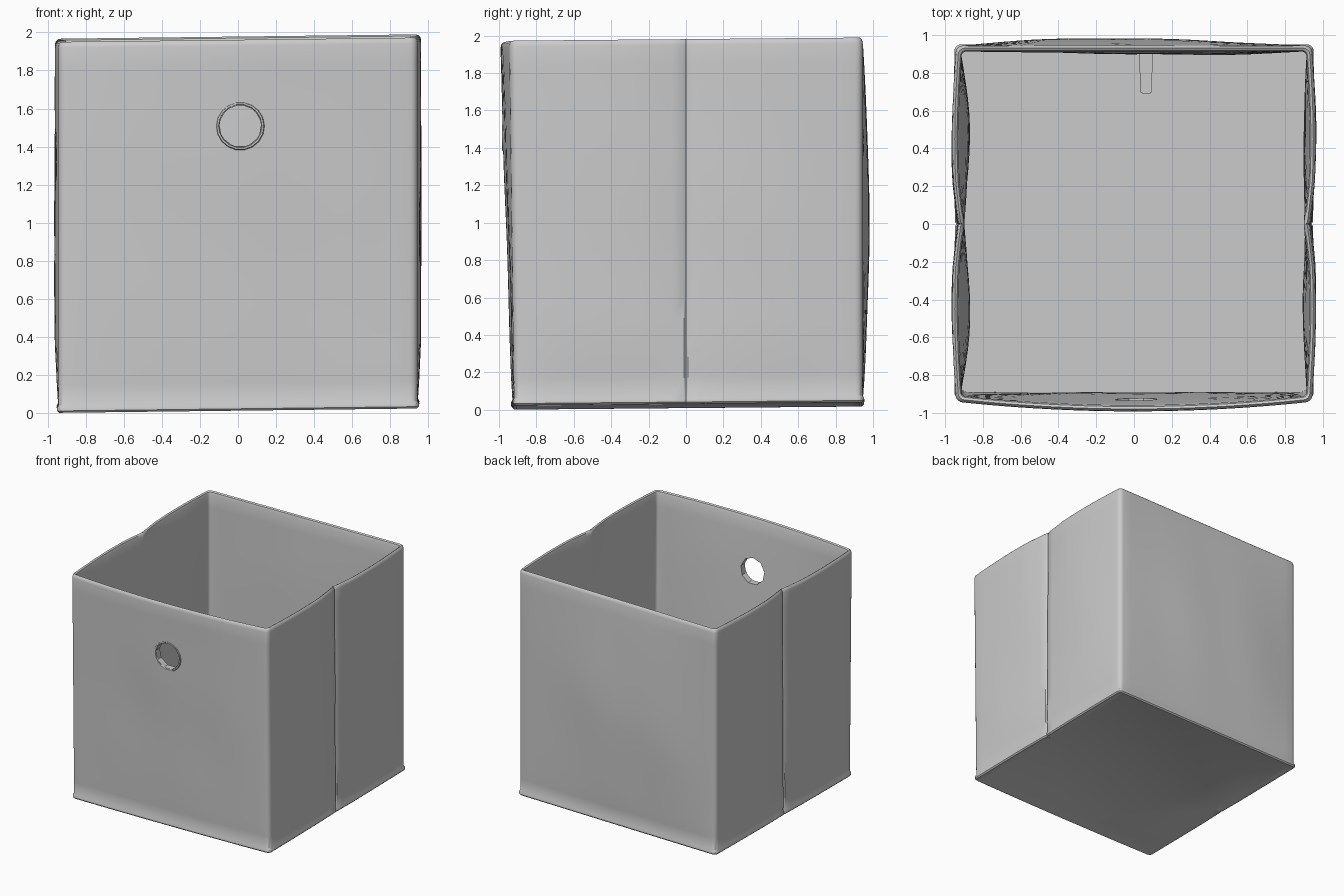
import bpy, bmesh, math
from math import sin, cos, pi

if "Cube" in bpy.data.objects:
    bpy.data.objects.remove(bpy.data.objects["Cube"], do_unlink=True)

fabric = bpy.data.materials.new("grey fabric")
fabric.use_nodes = True
GREY = (0.6, 0.6, 0.6, 1)
fabric.diffuse_color = GREY
fabric.node_tree.nodes["Principled BSDF"].inputs["Base Color"].default_value = GREY

FRONT, RIGHT, BACK, LEFT = range(4)
TOP = 1.968
HALF = 0.945


def finish(name, bm):
    bmesh.ops.recalc_face_normals(bm, faces=bm.faces[:])
    me = bpy.data.meshes.new(name)
    bm.to_mesh(me)
    bm.free()
    me.materials.append(fabric)
    ob = bpy.data.objects.new(name, me)
    bpy.context.collection.objects.link(ob)
    return ob


def smooth(ob, angle=35):
    bpy.ops.object.select_all(action='DESELECT')
    bpy.context.view_layer.objects.active = ob
    ob.select_set(True)
    bpy.ops.object.shade_smooth_by_angle(angle=math.radians(angle))


def tilt(x, y, z):
    """The soft box leans a little towards the back corner."""
    return (x, y, z + 0.012 * x + 0.009 * y)


def bow(side, t, h, inner):
    """Outward billow of a cloth wall at t (-1..1 across) and h (0..1 up)."""
    span = 1 - t * t
    belly = sin(pi * min(max(h, 0), 1))
    wrinkle = 0.005 * span * belly * sin(5 * t + 7 * h + side) * cos(4 * h - 3 * t)
    if side == FRONT:
        b = span * (0.008 + 0.04 * h)
        if inner:
            b -= 0.03 * span * belly
    elif side == BACK:
        b = 0.035 * belly * span * (1 + 0.4 * t)
        if inner:
            b -= 0.05 * belly * span
    else:
        # side walls fold in along a vertical centre crease
        b = 0.018 * abs(sin(pi * t)) * min(1, h * 5)
        b -= (0.010 * h + 0.004) * max(0, 1 - abs(t) / 0.25)
        if abs(t) < 0.005 and not inner:
            b -= 0.008
        if inner:
            b -= (0.065 if side == LEFT else 0.035) * belly * abs(sin(pi * t))
    return b + wrinkle


def ring(bm, z, inset, radius, inner=False):
    """One horizontal loop round the box with rounded corners."""
    h = z / TOP
    half = HALF - inset
    flat = half - radius
    ts = [i / 12 for i in range(-12, 13)]
    ts = sorted(ts + [-0.012, 0.012])
    verts = []
    for side in range(4):
        pts = [(t * flat, half + bow(side, t, h, inner)) for t in ts]
        pts += [(flat + radius * sin(a), flat + radius * cos(a))
                for a in (pi / 8, pi / 4, 3 * pi / 8)]
        c, s = cos(side * pi / 2), sin(side * pi / 2)
        for along, out in pts:
            x, y = along * c + out * s, along * s - out * c
            # the front leans outwards towards the rim
            if y < 0:
                y += 0.025 * (1 - h) * min(1, -y / half)
            verts.append(bm.verts.new(tilt(x, y, z)))
    return verts


# Box shell: underside, hem, outer walls, rim, lining, floor
bm = bmesh.new()
profile = [(0.030, 0.045, 0.03, False), (0.020, 0.022, 0.03, False),
           (0.020, 0.004, 0.03, False), (0.030, -0.006, 0.035, False),
           (0.046, -0.006, 0.035, False), (0.060, 0.002, 0.035, False)]
profile += [(0.06 + 1.88 * i / 18, 0, 0.04, False) for i in range(1, 19)]
profile += [(1.960, 0.004, 0.04, False), (1.970, 0.014, 0.035, False),
            (1.962, 0.026, 0.03, True)]
profile += [(1.94 - 1.88 * i / 18, 0.032, 0.025, True) for i in range(19)]
loops = [ring(bm, *p) for p in profile]
n = len(loops[0])
for a, b in zip(loops, loops[1:]):
    for i in range(n):
        bm.faces.new((a[i], a[(i + 1) % n], b[(i + 1) % n], b[i]))
bm.faces.new(loops[0])
bm.faces.new(loops[-1])
box = finish("fabric_box", bm)

# Finger hole through the front wall
HX, HZ, HR = 0.012, 1.508, 0.113
bpy.ops.mesh.primitive_cylinder_add(vertices=9, radius=HR, depth=0.4,
                                    location=(HX, -0.95, HZ), rotation=(pi / 2, 0, 0))
cutter = bpy.context.object
cutter.name = "hole_cutter"
cutter.hide_render = True
mod = box.modifiers.new("finger_hole", 'BOOLEAN')
mod.object = cutter
mod.operation = 'DIFFERENCE'
mod.solver = 'EXACT'
bpy.context.view_layer.objects.active = box
bpy.ops.object.modifier_apply(modifier=mod.name)
bpy.data.objects.remove(cutter, do_unlink=True)
smooth(box)

# Raised cloth edge round the hole
bpy.ops.mesh.primitive_torus_add(major_segments=18, minor_segments=6,
                                 major_radius=HR + 0.006, minor_radius=0.009,
                                 location=(HX, -0.977, HZ), rotation=(pi / 2, 0, 0))
edge = bpy.context.object
edge.name = "hole_edge"
edge.data.materials.append(fabric)
smooth(edge, 60)

# Pull tab lying on the floor by the back wall
bm = bmesh.new()
outline = [(0.036, 0.69), (0.092, 0.69), (0.102, 0.93), (0.024, 0.93)]
low = [bm.verts.new(tilt(x, y, 0.055)) for x, y in outline]
high = [bm.verts.new(tilt(x, y, 0.085)) for x, y in outline]
bm.faces.new(low)
bm.faces.new(high)
for i in range(4):
    j = (i + 1) % 4
    bm.faces.new((low[i], low[j], high[j], high[i]))
bmesh.ops.bevel(bm, geom=bm.edges[:], offset=0.006, segments=2, affect='EDGES')
smooth(finish("pull_tab", bm))
